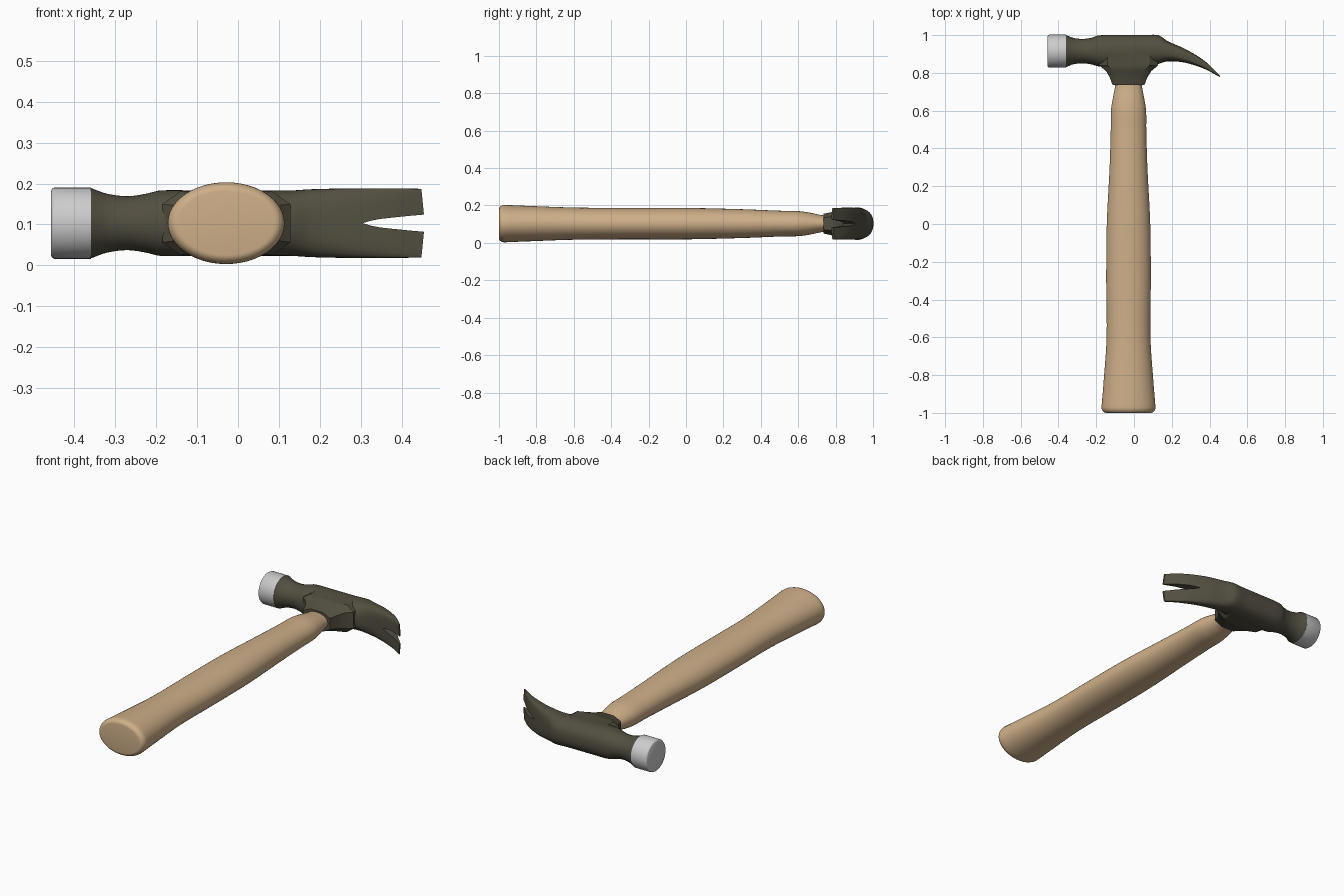
import bpy, bmesh, math
from mathutils import Vector

if "Cube" in bpy.data.objects:
    bpy.data.objects.remove(bpy.data.objects["Cube"])

ZC = 0.103  # shared centre height
N = 48


def material(name, rgb):
    m = bpy.data.materials.new(name)
    m.diffuse_color = (*rgb, 1)
    m.use_nodes = True
    m.node_tree.nodes["Principled BSDF"].inputs["Base Color"].default_value = m.diffuse_color
    return m


def make(name, rings, mat=None):
    """Skin a list of equal-length point rings and cap both ends."""
    bm = bmesh.new()
    loops = [[bm.verts.new(p) for p in r] for r in rings]
    for a, b in zip(loops, loops[1:]):
        for i in range(len(a)):
            j = (i + 1) % len(a)
            bm.faces.new((a[i], a[j], b[j], b[i]))
    bm.faces.new(loops[0])
    bm.faces.new(loops[-1])
    bmesh.ops.recalc_face_normals(bm, faces=bm.faces)
    me = bpy.data.meshes.new(name)
    bm.to_mesh(me)
    bm.free()
    ob = bpy.data.objects.new(name, me)
    bpy.context.collection.objects.link(ob)
    if mat:
        me.materials.append(mat)
    return ob


def select(ob):
    bpy.ops.object.select_all(action='DESELECT')
    ob.select_set(True)
    bpy.context.view_layer.objects.active = ob


def smooth(ob, deg=35):
    select(ob)
    bpy.ops.object.shade_smooth_by_angle(angle=math.radians(deg))


def spline(rows, steps=5):
    """Catmull-Rom through rows, with tangents aware of uneven spacing."""
    def slope(i, k):
        a, b = max(i - 1, 0), min(i + 1, len(rows) - 1)
        return (rows[b][k] - rows[a][k]) / (rows[b][0] - rows[a][0])
    out = []
    for i in range(len(rows) - 1):
        p, q = rows[i], rows[i + 1]
        h = q[0] - p[0]
        for s in range(steps):
            t = s / steps
            row = [p[0] + t * h]
            for k in range(1, len(p)):
                row.append((2*t**3 - 3*t*t + 1) * p[k] + (t**3 - 2*t*t + t) * h * slope(i, k)
                           + (3*t*t - 2*t**3) * q[k] + (t**3 - t*t) * h * slope(i + 1, k))
            out.append(row)
    return out + [list(rows[-1])]


def oval(a, b, e=2.0):
    """Superellipse outline; exponent 2 is a plain ellipse."""
    pts = []
    for i in range(N):
        t = 2 * math.pi * i / N
        c, s = math.cos(t), math.sin(t)
        pts.append((math.copysign(abs(c) ** (2 / e), c) * a,
                    math.copysign(abs(s) ** (2 / e), s) * b))
    return pts


def boolean(ob, other, op):
    other.hide_render = True
    m = ob.modifiers.new(op, 'BOOLEAN')
    m.object, m.operation, m.solver = other, op, 'EXACT'
    select(ob)
    bpy.ops.object.modifier_apply(modifier=m.name)
    bpy.data.objects.remove(other)


wood = material("wood", (0.62, 0.43, 0.25))
iron = material("dark_iron", (0.085, 0.078, 0.052))

# Handle: y, half width in x, half height in z
grip = spline([(-0.97, 0.143, 0.100), (-0.85, 0.133, 0.095), (-0.6, 0.116, 0.086),
               (-0.3, 0.118, 0.084), (0.0, 0.115, 0.084), (0.3, 0.100, 0.077),
               (0.5, 0.094, 0.069), (0.6, 0.093, 0.067), (0.66, 0.084, 0.059),
               (0.73, 0.071, 0.045), (0.80, 0.066, 0.042)])
end = [(-0.97 - 0.03 * math.cos(t), 0.143 - 0.025 * (1 - math.sin(t)), 0.100 - 0.022 * (1 - math.sin(t)))
       for t in [math.pi / 2 * k / 6 for k in range(6)]]
smooth(make("handle", [[(-0.029 + u, y, ZC + v) for u, v in oval(a, b)]
                       for y, a, b in end + grip], wood))

# Striking face: bevelled disc
smooth(make("striking_face", [[(x, 0.915 + u, ZC + v) for u, v in oval(r, r)]
                              for x, r in ((-0.457, 0.080), (-0.455, 0.084), (-0.450, 0.087),
                                           (-0.36, 0.087))]))

# Head and claw: x, top y, bottom y, half thickness in z, roundness exponent
body = spline([(-0.36, 1.0, 0.83, 0.086, 2), (-0.32, 0.985, 0.846, 0.072, 2),
               (-0.27, 0.980, 0.850, 0.066, 2), (-0.225, 0.986, 0.845, 0.072, 2.1),
               (-0.19, 0.998, 0.835, 0.080, 2.2), (-0.10, 1.0, 0.83, 0.080, 2.3),
               (0.06, 1.0, 0.835, 0.080, 2.3), (0.13, 0.999, 0.848, 0.080, 2.4),
               (0.18, 0.967, 0.861, 0.083, 2.7), (0.27, 0.927, 0.854, 0.085, 3.5),
               (0.376, 0.862, 0.820, 0.085, 5), (0.456, 0.785, 0.777, 0.084, 7)])
head = make("head_and_claw", [[(x, (t + b) / 2 + u, ZC + v) for u, v in oval((t - b) / 2, h, e)]
                              for x, t, b, h, e in body], iron)

# Socket around the handle: y, left x, right x, half thickness in z
rings = []
for y, l, r, h in ((0.735, -0.113, 0.055, 0.053), (0.775, -0.128, 0.070, 0.061),
                   (0.81, -0.148, 0.092, 0.071), (0.84, -0.185, 0.128, 0.078),
                   (0.90, -0.185, 0.128, 0.078)):
    c = 0.045
    rings.append([(x, y, ZC + z) for x, z in
                  ((l, -h * .6), (l + c, -h), (r - c, -h), (r, -h * .6),
                   (r, h * .6), (r - c, h), (l + c, h), (l, h * .6))])
boolean(head, make("socket", rings, iron), 'UNION')

# Nail slot between the claws, and slanted claw tips
half = ((0.325, 0.006), (0.345, 0.010), (0.38, 0.014), (0.42, 0.018), (0.50, 0.025))
slot = [(0.305, 0)] + list(half) + [(x, -z) for x, z in reversed(half)]
boolean(head, make("nail_slot", [[(x, y, ZC + z) for x, z in slot] for y in (0.6, 1.1)]), 'DIFFERENCE')
tip = ((0.457, 0), (0.448, 0.09), (0.448, 0.2), (0.6, 0.2), (0.6, -0.2), (0.448, -0.2), (0.448, -0.09))
boolean(head, make("tip_trim", [[(x, y, ZC + z) for x, z in tip] for y in (0.6, 1.1)]), 'DIFFERENCE')
smooth(head, 32)
